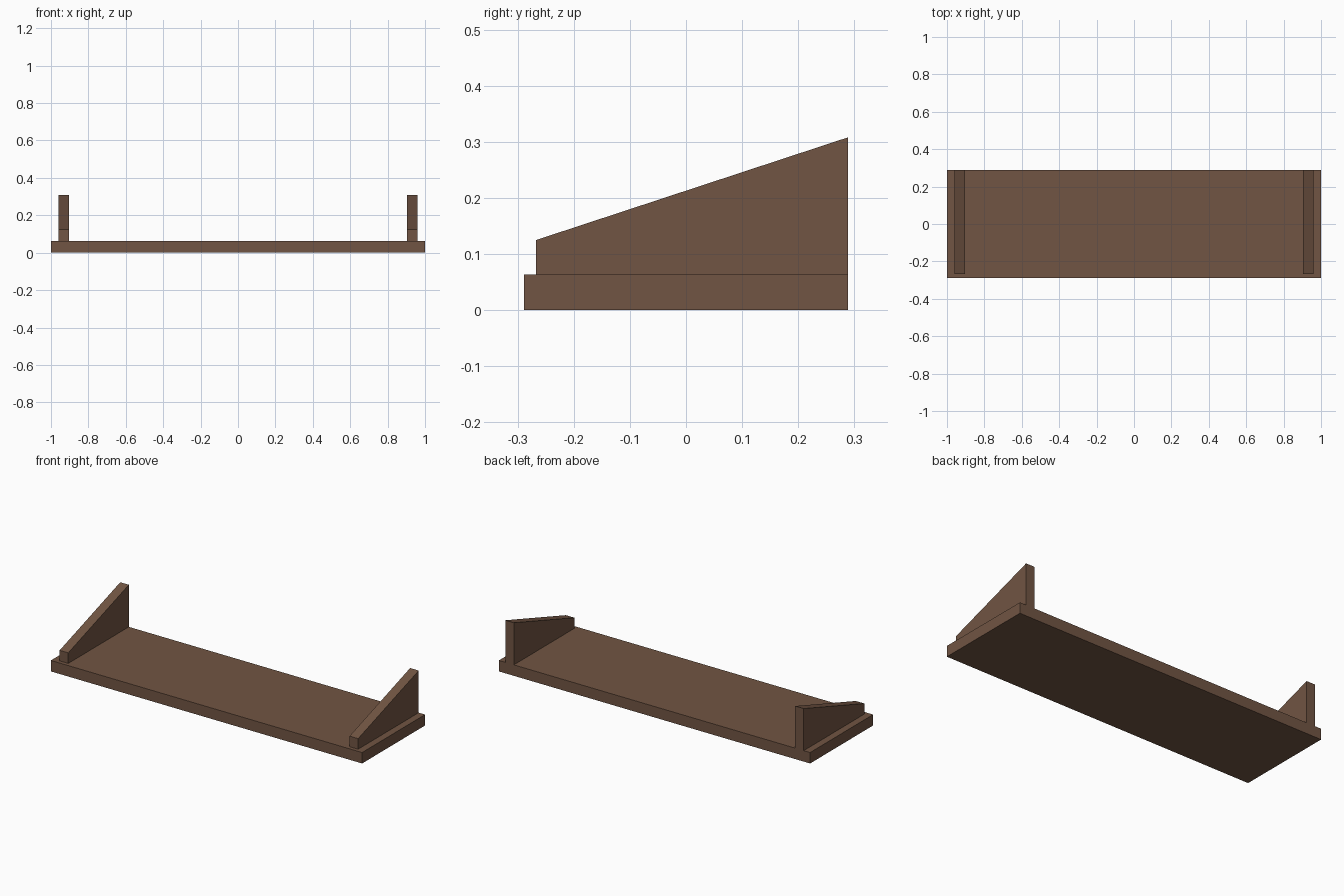
import bpy, bmesh

if "Cube" in bpy.data.objects:
    bpy.data.objects.remove(bpy.data.objects["Cube"])

wood = bpy.data.materials.new("brown wood")
wood.diffuse_color = (0.165, 0.09, 0.056, 1)
wood.use_nodes = True
wood.node_tree.nodes["Principled BSDF"].inputs["Base Color"].default_value = wood.diffuse_color

HALF_DEPTH = 0.289
BOARD_TOP = 0.0635


def extrude_profile(name, profile, x0, x1):
    """Solid from a (y, z) outline swept from x0 to x1."""
    bm = bmesh.new()
    face = bm.faces.new([bm.verts.new((x0, y, z)) for y, z in profile])
    swept = bmesh.ops.extrude_face_region(bm, geom=[face])["geom"]
    verts = [g for g in swept if isinstance(g, bmesh.types.BMVert)]
    bmesh.ops.translate(bm, verts=verts, vec=(x1 - x0, 0, 0))
    bmesh.ops.recalc_face_normals(bm, faces=bm.faces)
    mesh = bpy.data.meshes.new(name)
    bm.to_mesh(mesh)
    bm.free()
    mesh.materials.append(wood)
    obj = bpy.data.objects.new(name, mesh)
    bpy.context.collection.objects.link(obj)
    return obj


# Shelf board
extrude_profile("shelf_board", [(-HALF_DEPTH, 0), (HALF_DEPTH, 0),
                                (HALF_DEPTH, BOARD_TOP), (-HALF_DEPTH, BOARD_TOP)], -1, 1)

# Sloped side brackets, one near each end
bracket = [(-0.267, BOARD_TOP), (HALF_DEPTH, BOARD_TOP),
           (HALF_DEPTH, 0.308), (-0.267, 0.125)]
for side, s in (("left", -1), ("right", 1)):
    extrude_profile(side + "_bracket", bracket, s * 0.904, s * 0.959)
